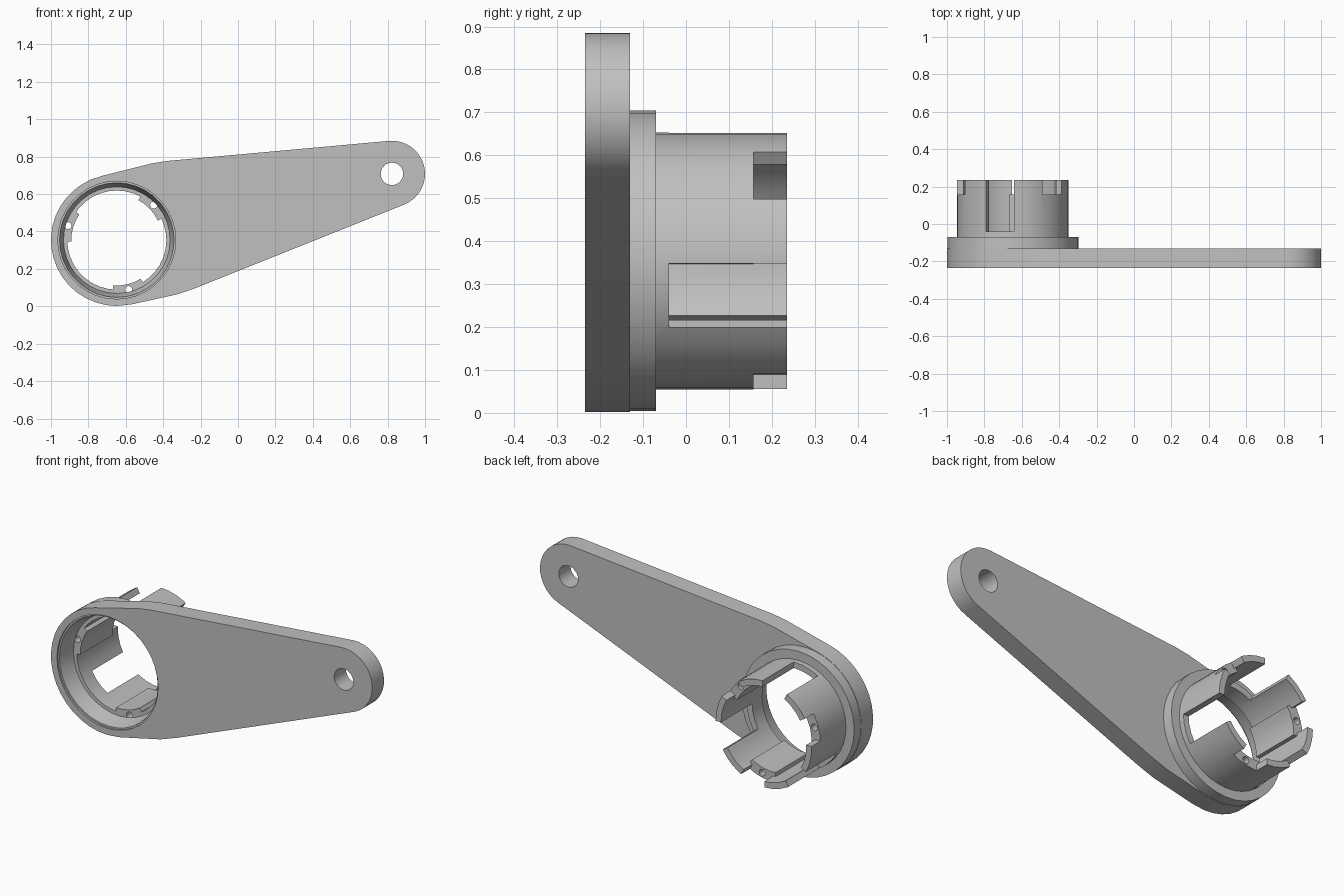
import bpy, bmesh
from math import sin, cos, radians, pi

if "Cube" in bpy.data.objects:
    bpy.data.objects.remove(bpy.data.objects["Cube"], do_unlink=True)

CX, CZ = -0.648, 0.354          # hub axis
TIP = (0.823, 0.708)            # small end axis
FRONT, BACK = -0.235, -0.13     # plate faces
FLANGE, RIM = -0.07, 0.235      # flange back and tube rim
SEGS = 36
BOSSES = [43.5, 163.5, 283.5]   # boss directions in degrees

grey = bpy.data.materials.new("light grey")
grey.use_nodes = True
colour = (0.53, 0.53, 0.53, 1)
grey.diffuse_color = colour
grey.node_tree.nodes["Principled BSDF"].inputs["Base Color"].default_value = colour


def finish(name, bm):
    bmesh.ops.recalc_face_normals(bm, faces=bm.faces)
    mesh = bpy.data.meshes.new(name)
    bm.to_mesh(mesh)
    bm.free()
    mesh.materials.append(grey)
    obj = bpy.data.objects.new(name, mesh)
    bpy.context.collection.objects.link(obj)
    return obj


def prism(name, outline, y0, y1):
    """Extrude an x-z outline along y."""
    bm = bmesh.new()
    face = bm.faces.new([bm.verts.new((x, y0, z)) for x, z in outline])
    moved = bmesh.ops.extrude_face_region(bm, geom=[face])["geom"]
    verts = [v for v in moved if isinstance(v, bmesh.types.BMVert)]
    bmesh.ops.translate(bm, verts=verts, vec=(0, y1 - y0, 0))
    return finish(name, bm)


def arc(cx, cz, r, a0, a1, n):
    angles = [radians(a0 + (a1 - a0) * i / n) for i in range(n + 1)]
    return [(cx + r * cos(a), cz + r * sin(a)) for a in angles]


def sector(name, mid, half, r0, r1, y0, y1):
    """Block between two radii and two angles around the hub axis."""
    outer = arc(CX, CZ, r1, mid - half, mid + half, 4)
    inner = arc(CX, CZ, r0, mid + half, mid - half, 4)
    return prism(name, outer + inner, y0, y1)


def rod(name, cx, cz, r, y0, y1, n):
    return prism(name, arc(cx, cz, r, 0, 360, n)[:-1], y0, y1)


def lathe(name, profile):
    """Sweep a closed (radius, y) profile around the hub axis."""
    bm = bmesh.new()
    rings = []
    for i in range(SEGS):
        a = 2 * pi * i / SEGS
        rings.append([bm.verts.new((CX + r * cos(a), y, CZ + r * sin(a))) for r, y in profile])
    n = len(profile)
    for i in range(SEGS):
        p, q = rings[i], rings[(i + 1) % SEGS]
        for j in range(n):
            k = (j + 1) % n
            bm.faces.new((p[j], p[k], q[k], q[j]))
    return finish(name, bm)


def combine(obj, other, operation):
    mod = obj.modifiers.new(operation, 'BOOLEAN')
    mod.operation = operation
    mod.solver = 'EXACT'
    mod.object = other
    bpy.context.view_layer.objects.active = obj
    bpy.ops.object.modifier_apply(modifier=mod.name)
    bpy.data.objects.remove(other, do_unlink=True)


def smooth(obj):
    bpy.ops.object.select_all(action='DESELECT')
    obj.select_set(True)
    bpy.context.view_layer.objects.active = obj
    bpy.ops.object.shade_smooth_by_angle(angle=radians(25))


# Arm plate: large round end, gentle shoulders, small round end
outline = arc(CX, CZ, 0.352, 103, 270, 18)
outline += [(-0.57, 0.01), (-0.32, 0.065), (-0.22, 0.1)]
outline += arc(*TIP, 0.177, -68.5, 94, 16)
outline += [(-0.38, 0.777), (-0.46, 0.764)]
arm = prism("arm_plate", outline, FRONT, BACK)
combine(arm, rod("pivot_cutter", *TIP, 0.06, FRONT - 0.1, BACK + 0.1, 24), 'DIFFERENCE')

# Tapered bore through the plate
bore_steps = [(0.315, FRONT - 0.05), (0.315, FRONT + 0.01), (0.306, FRONT + 0.01),
              (0.285, BACK), (0.285, BACK + 0.05)]
bm = bmesh.new()
loops = [[bm.verts.new((x, y, z)) for x, z in arc(CX, CZ, r, 0, 360, SEGS)[:-1]]
         for r, y in bore_steps]
for a, b in zip(loops, loops[1:]):
    for i in range(SEGS):
        j = (i + 1) % SEGS
        bm.faces.new((a[i], a[j], b[j], b[i]))
bm.faces.new(loops[0])
bm.faces.new(loops[-1])
combine(arm, finish("bore_cutter", bm), 'DIFFERENCE')
smooth(arm)

# Hub: flange and slotted tube
hub = lathe("hub_tube", [(0.265, BACK), (0.35, BACK), (0.35, FLANGE),
                         (0.299, FLANGE), (0.299, RIM), (0.265, RIM)])
for mid in BOSSES:
    # Screw boss inside the wall
    combine(hub, sector("boss", mid, 18, 0.243, 0.28, BACK, 0.157), 'UNION')
for mid in BOSSES:
    # Rim notch above the boss, then the long slot beside it
    combine(hub, sector("notch_cutter", mid, 14.6, 0.2, 0.33, 0.157, 0.3), 'DIFFERENCE')
    combine(hub, sector("slot_cutter", mid + 60.3, 15.1, 0.2, 0.33, -0.04, 0.3), 'DIFFERENCE')
    # Screw hole
    a = radians(mid)
    combine(hub, rod("screw_cutter", CX + 0.272 * cos(a), CZ + 0.272 * sin(a), 0.019,
                     BACK - 0.1, 0.3, 12), 'DIFFERENCE')
smooth(hub)
